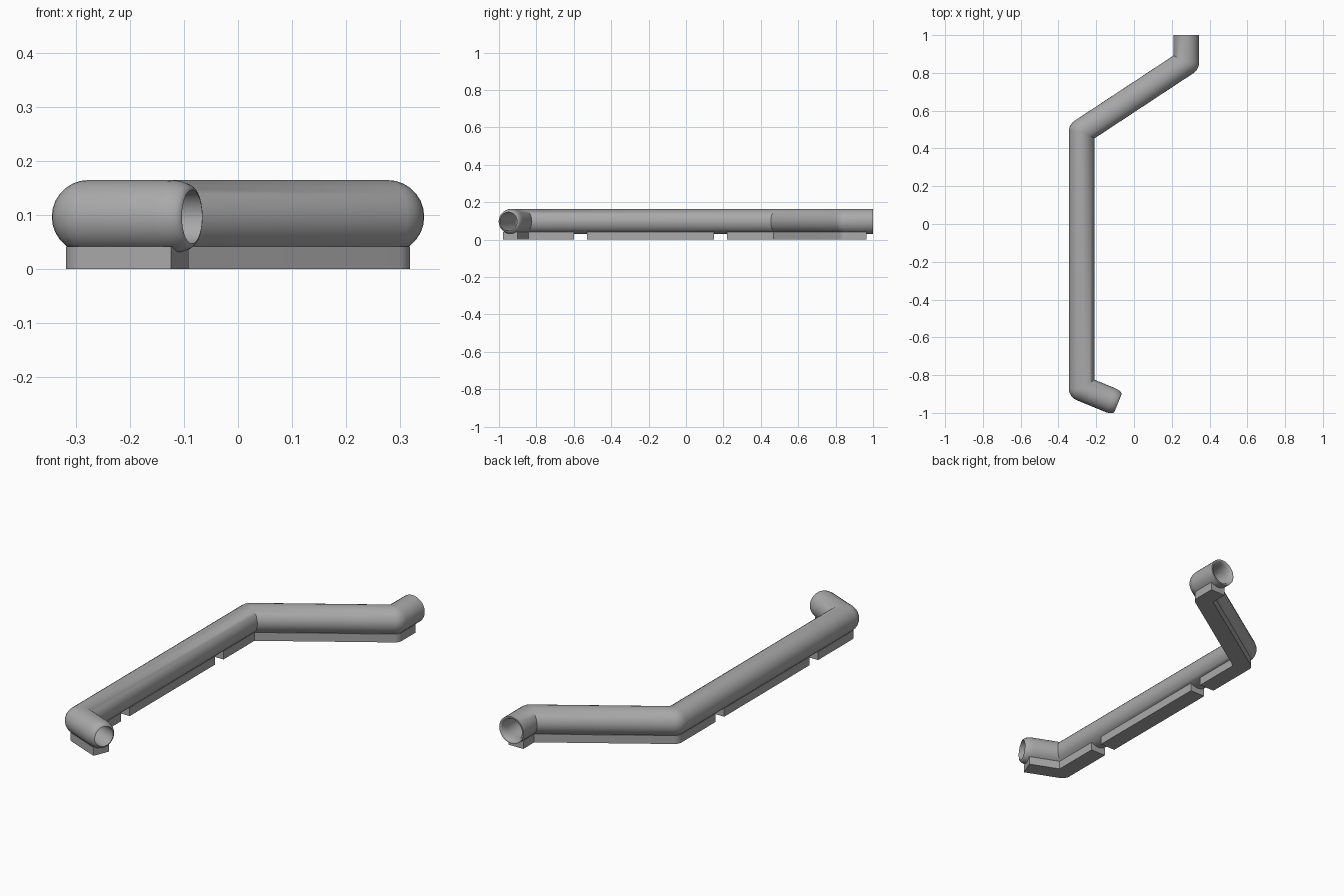
import bpy, bmesh, math
from mathutils import Vector, Matrix

old = bpy.data.objects.get("Cube")
if old:
    bpy.data.objects.remove(old)

SIDES = 28
OUTER, BORE = 0.068, 0.05       # pipe radii
AXIS_Z = 0.097
RAIL_HALF, RAIL_TOP = 0.042, 0.042

grey = bpy.data.materials.new("plain grey")
grey.use_nodes = True
colour = (0.4, 0.4, 0.4, 1)
grey.diffuse_color = colour
grey.node_tree.nodes["Principled BSDF"].inputs["Base Color"].default_value = colour

# Centre line, from the front nose to the back socket
PATH = [Vector(p) for p in
        ((-0.085, -0.949), (-0.277, -0.87), (-0.277, 0.49), (0.277, 0.855), (0.277, 1.0))]


def finish(bm, name):
    bmesh.ops.remove_doubles(bm, verts=bm.verts, dist=0.0002)
    bmesh.ops.recalc_face_normals(bm, faces=bm.faces)
    mesh = bpy.data.meshes.new(name)
    bm.to_mesh(mesh)
    bm.free()
    obj = bpy.data.objects.new(name, mesh)
    bpy.context.collection.objects.link(obj)
    mesh.materials.append(grey)
    bpy.ops.object.select_all(action='DESELECT')
    obj.select_set(True)
    bpy.context.view_layer.objects.active = obj
    bpy.ops.object.shade_smooth_by_angle(angle=math.radians(35))
    return obj


def quarter(r, n=8):
    """Arc from the pole to the full radius, as (offset along axis, radius)."""
    return [(r * math.cos(a), r * math.sin(a))
            for a in (i * math.pi / 2 / n for i in range(n + 1))]


def add_leg(bm, i, radius, first, last):
    """Lathe one leg of the pipe and mitre it where it meets its neighbours."""
    a, b = PATH[i].to_3d(), PATH[i + 1].to_3d()
    a.z = b.z = AXIS_Z
    axis = (b - a).normalized()
    length = (b - a).length
    up = Vector((0, 0, 1))
    side = axis.cross(up)
    profile = [(-t, r) for t, r in first] + [(length + t, r) for t, r in reversed(last)]
    rings = []
    for t, r in profile:
        rings.append([bm.verts.new(a + axis * t + r * (up * math.cos(q) + side * math.sin(q)))
                      for q in (2 * math.pi * k / SIDES for k in range(SIDES))])
    faces = []
    for lo, hi in zip(rings, rings[1:]):
        for k in range(SIDES):
            j = (k + 1) % SIDES
            faces.append(bm.faces.new((lo[k], lo[j], hi[j], hi[k])))
    verts = [v for ring in rings for v in ring]
    bmesh.ops.remove_doubles(bm, verts=verts, dist=1e-5)
    for joint, other, here in ((a, i - 1, axis), (b, i + 2, -axis)):
        if 0 <= other < len(PATH):
            far = PATH[other].to_3d()
            far.z = AXIS_Z
            normal = (far - joint).normalized() - here
            bmesh.ops.bisect_plane(bm, geom=bm.verts[:] + bm.edges[:] + bm.faces[:],
                                   dist=1e-6, plane_co=joint, plane_no=normal,
                                   clear_outer=True)


# Pipe: rounded nose in front, flared socket at the back, bore right through
NOSE = 0.047
nose = [(-NOSE + NOSE * math.sin(q), BORE + (OUTER - BORE) * math.cos(q))
        for q in (k * math.pi / 12 for k in range(6, -1, -1))]
socket = [(0, 0.062), (0, OUTER)]
flare = [(-NOSE + NOSE * math.sin(q), 0.062 - (0.062 - BORE) * math.cos(q))
         for q in (k * math.pi / 12 for k in range(6, -1, -1))]
pipe = bmesh.new()
for radius, front, back in ((OUTER, nose, socket), (BORE, [(0, BORE)], flare)):
    for i in range(len(PATH) - 1):
        leg = bmesh.new()
        add_leg(leg, i, radius,
                front if i == 0 else quarter(radius),
                back if i == len(PATH) - 2 else quarter(radius))
        part = bpy.data.meshes.new("leg")
        leg.to_mesh(part)
        leg.free()
        pipe.from_mesh(part)
        bpy.data.meshes.remove(part)
finish(pipe, "bent_pipe")


def offset_side(points, sign):
    """One edge of a rail: mitred on the inside of bends, rounded outside."""
    out = []
    for i, p in enumerate(points):
        dirs = [(points[k + 1] - points[k]).normalized()
                for k in (i - 1, i) if 0 <= k < len(points) - 1]
        normals = [Vector((-d.y, d.x)) * sign for d in dirs]
        if len(normals) == 1:
            out.append(p + normals[0] * RAIL_HALF)
            continue
        turn = normals[0].angle_signed(normals[1])
        mid = (normals[0] + normals[1]).normalized()
        if dirs[1].dot(normals[0]) > 0:
            out.append(p + mid * RAIL_HALF / math.cos(turn / 2))
        else:
            for k in range(7):
                n = normals[0].lerp(normals[1], k / 6).normalized()
                out.append(p + n * RAIL_HALF)
    return out


def rail(name, points):
    outline = offset_side(points, 1) + offset_side(points, -1)[::-1]
    bm = bmesh.new()
    base = bm.faces.new([bm.verts.new((p.x, p.y, 0)) for p in outline])
    top = bmesh.ops.extrude_face_region(bm, geom=[base])
    bmesh.ops.translate(bm, vec=(0, 0, RAIL_TOP),
                        verts=[g for g in top["geom"] if isinstance(g, bmesh.types.BMVert)])
    finish(bm, name)


# Mounting rail in three lengths with gaps between
X = PATH[1].x
rail("front_rail", [PATH[0].lerp(PATH[1], 0.12), PATH[1], Vector((X, -0.6))])
rail("middle_rail", [Vector((X, -0.53)), Vector((X, 0.15))])
rail("back_rail", [Vector((X, 0.22)), PATH[2], PATH[3], Vector((PATH[3].x, 0.965))])
